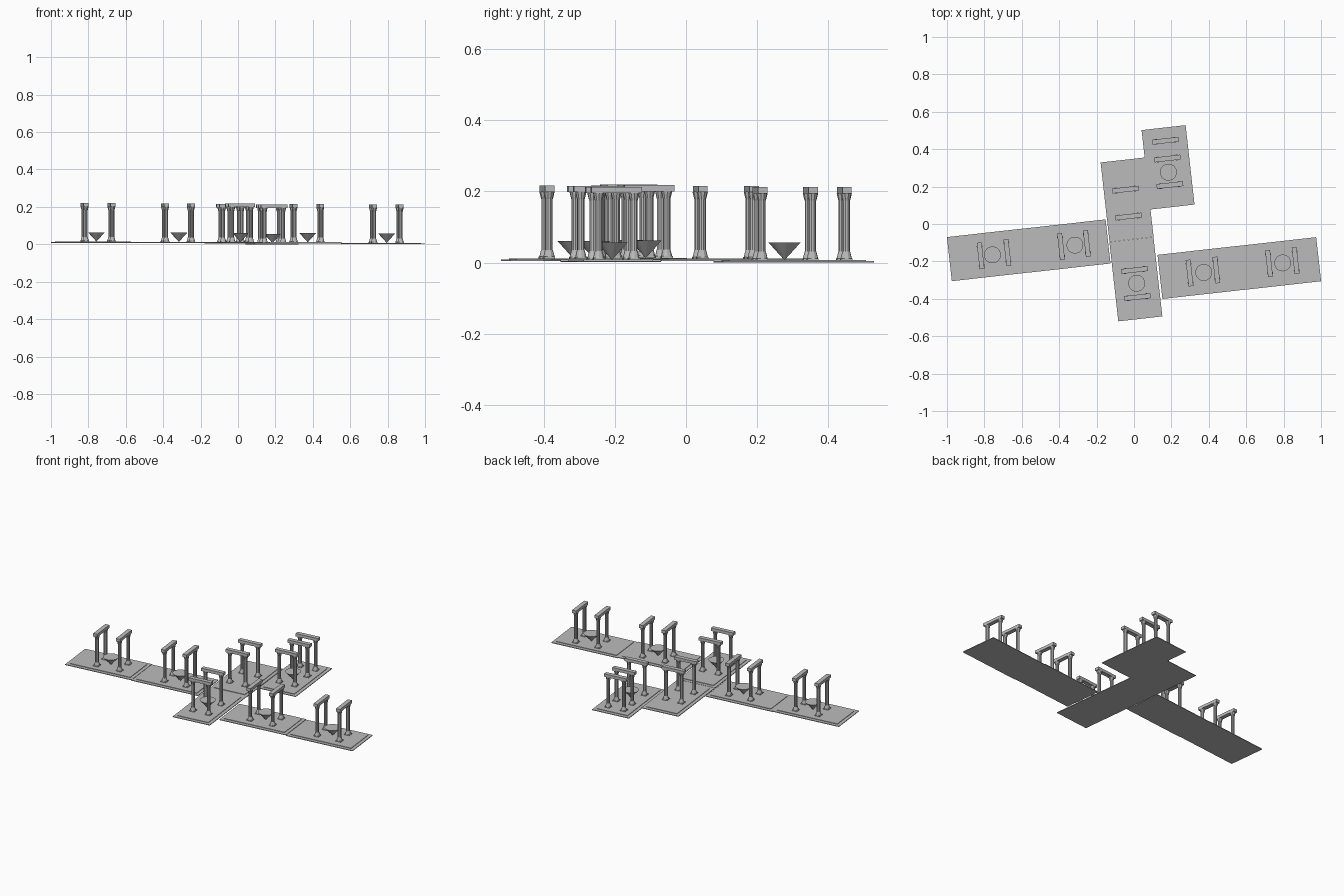
import bpy, bmesh, math
from mathutils import Matrix, Vector

if "Cube" in bpy.data.objects:
    bpy.data.objects.remove(bpy.data.objects["Cube"])

TILT = math.radians(6.4)          # whole plan is turned slightly
LONG, WIDE = 0.427, 0.237         # floor tile size
SLAB, PANEL = 0.004, 0.003        # tile thickness, raised inner panel
TOP = 0.205                       # portal height above its floor

stone = bpy.data.materials.new("grey stone")
stone.diffuse_color = (0.5, 0.5, 0.5, 1)
stone.use_nodes = True
stone.node_tree.nodes["Principled BSDF"].inputs["Base Color"].default_value = stone.diffuse_color


def finish(bm, name, loc, angle):
    mesh = bpy.data.meshes.new(name)
    bm.to_mesh(mesh)
    bm.free()
    mesh.materials.append(stone)
    ob = bpy.data.objects.new(name, mesh)
    ob.location = loc
    ob.rotation_euler.z = angle
    bpy.context.collection.objects.link(ob)
    return ob


def box(bm, size, centre):
    m = Matrix.Translation(Vector(centre)) @ Matrix.Diagonal((*size, 1))
    bmesh.ops.create_cube(bm, size=1, matrix=m)


def cone(bm, r1, r2, z1, z2, x=0, sides=10):
    bmesh.ops.create_cone(bm, cap_ends=True, segments=sides, radius1=r1, radius2=r2,
                          depth=z2 - z1, matrix=Matrix.Translation((x, 0, (z1 + z2) / 2)))


def floor_tile(x, y, z, angle):
    bm = bmesh.new()
    box(bm, (LONG, WIDE, SLAB), (0, 0, SLAB / 2))
    box(bm, (LONG - 0.04, WIDE - 0.04, PANEL), (0, 0, SLAB + PANEL / 2))
    finish(bm, "floor_tile", (x, y, z), angle)


def portal(x, y, z, angle):
    bm = bmesh.new()
    # lintel with a pair of columns beneath
    box(bm, (0.142, 0.026, 0.018), (0, 0, TOP - 0.009))
    for s in (-0.05, 0.05):
        box(bm, (0.032, 0.032, 0.005), (s, 0, 0.0025))
        cone(bm, 0.016, 0.011, 0.005, 0.024, s)
        cone(bm, 0.0105, 0.0105, 0.024, TOP - 0.038, s)
        cone(bm, 0.011, 0.016, TOP - 0.038, TOP - 0.018, s)
    finish(bm, "portal", (x, y, z), angle)


def basin(x, y, z):
    bm = bmesh.new()
    cone(bm, 0.0005, 0.045, 0, 0.049, sides=24)
    finish(bm, "conical_basin", (x, y, z), TILT)


# each room: tile centre, height, lies along the column?, portals, basin
rooms = [
    ((-0.775, -0.164), 0.008, False, [(-0.82, -0.17), (-0.677, -0.152)], (-0.757, -0.165)),
    ((-0.351, -0.117), 0.006, False, [(-0.390, -0.121), (-0.252, -0.104)], (-0.316, -0.113)),
    ((0.351, -0.259), 0.004, False, [(0.297, -0.262), (0.440, -0.246)], (0.373, -0.259)),
    ((0.775, -0.212), 0.001, False, [(0.722, -0.212), (0.864, -0.196)], (0.795, -0.208)),
    ((0.010, -0.295), 0.005, True, [(0.003, -0.246), (0.019, -0.391)], (0.014, -0.317)),
    ((-0.037, 0.130), 0.004, True, [(-0.045, 0.184), (-0.030, 0.040)], None),
    ((0.182, 0.303), 0.000, True, [(0.168, 0.445), (0.178, 0.350), (0.192, 0.208)], (0.184, 0.277)),
]

for (cx, cy), z, upright, portals, bowl in rooms:
    quarter = math.pi / 2
    floor_tile(cx, cy, z, TILT + (quarter if upright else 0))
    ground = z + SLAB + PANEL
    for px, py in portals:
        portal(px, py, ground, TILT + (0 if upright else quarter))
    if bowl:
        basin(*bowl, ground)
